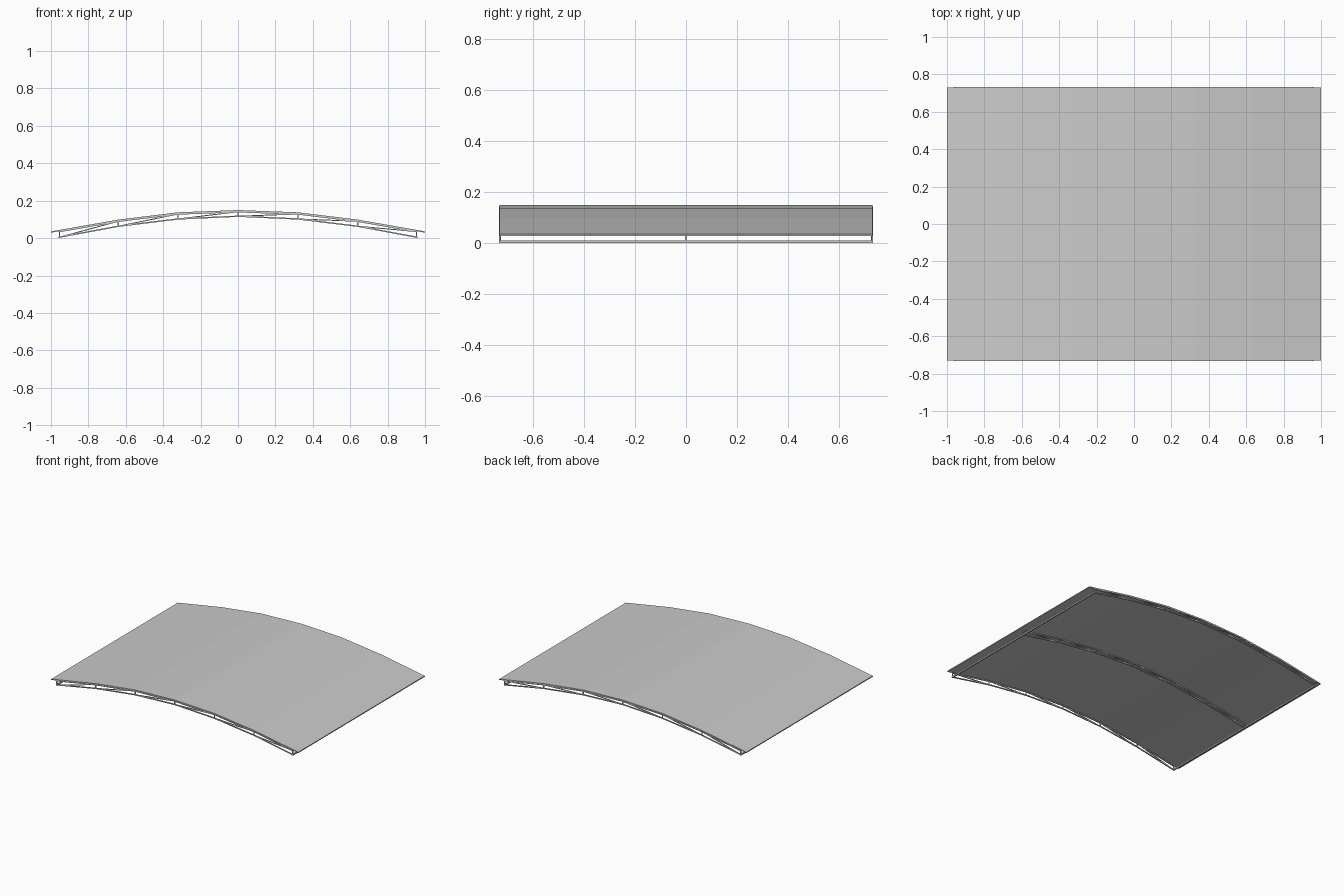
import bpy, bmesh
from mathutils import Vector

if "Cube" in bpy.data.objects:
    bpy.data.objects.remove(bpy.data.objects["Cube"])

# Shared arch profile: x stations with roof-top and lower-chord heights
ROOF = [(0, .15), (.32, .138), (.64, .099), (1, .036)]
LOW = [(0, .117), (.32, .1025), (.64, .0635), (.955, .005)]
T = .007
HALF = .731


def both(half):
    return [(-x, z) for x, z in reversed(half[1:])] + half


def make_object(name, bm):
    bmesh.ops.recalc_face_normals(bm, faces=bm.faces)
    me = bpy.data.meshes.new(name)
    bm.to_mesh(me)
    bm.free()
    ob = bpy.data.objects.new(name, me)
    bpy.context.collection.objects.link(ob)
    return ob


def bar(bm, a, b, w=.007):
    # square bar between two points
    a, b = Vector(a), Vector(b)
    d = (b - a).normalized()
    side = Vector((0, 1, 0)) if abs(d.y) < .9 else Vector((1, 0, 0))
    up = d.cross(side).normalized()
    rings = [[bm.verts.new(p + side * s * w / 2 + up * t * w / 2)
              for s, t in ((-1, -1), (1, -1), (1, 1), (-1, 1))] for p in (a, b)]
    for i in range(4):
        j = (i + 1) % 4
        bm.faces.new((rings[0][i], rings[0][j], rings[1][j], rings[1][i]))
    bm.faces.new(rings[0])
    bm.faces.new(rings[1])


# Curved roof sheet
bm = bmesh.new()
prof = both(ROOF)
rows = []
for x, z in prof:
    rows.append([bm.verts.new((x, y, z + dz)) for y, dz in
                 ((-HALF, 0), (HALF, 0), (HALF, -T), (-HALF, -T))])
for a, b in zip(rows, rows[1:]):
    for i in range(4):
        j = (i + 1) % 4
        bm.faces.new((a[i], a[j], b[j], b[i]))
bm.faces.new(rows[0])
bm.faces.new(rows[-1])
roof = make_object("roof_sheet", bm)

# Arched trusses: front, middle, back
end_z = .099 + (.036 - .099) * (.955 - .64) / .36
top = [(x, z - T - .002) for x, z in both(ROOF[:3] + [(.955, end_z)])]
low = both(LOW)
for name, y in (("front_truss", -.73), ("middle_truss", 0), ("back_truss", .73)):
    bm = bmesh.new()
    P = lambda p: (p[0], y, p[1])
    for i in range(len(top)):
        bar(bm, P(low[i]), P(top[i]), .006)
        if i + 1 < len(top):
            bar(bm, P(top[i]), P(top[i + 1]))
            bar(bm, P(low[i]), P(low[i + 1]))
            bar(bm, P(low[i]), P(top[i + 1]), .005)
    make_object(name, bm)

# Eave beams tying the truss feet together
for name, s in (("left_eave_beam", -1), ("right_eave_beam", 1)):
    bm = bmesh.new()
    bar(bm, (s * .955, -.733, .005), (s * .955, .733, .005), .010)
    make_object(name, bm)
